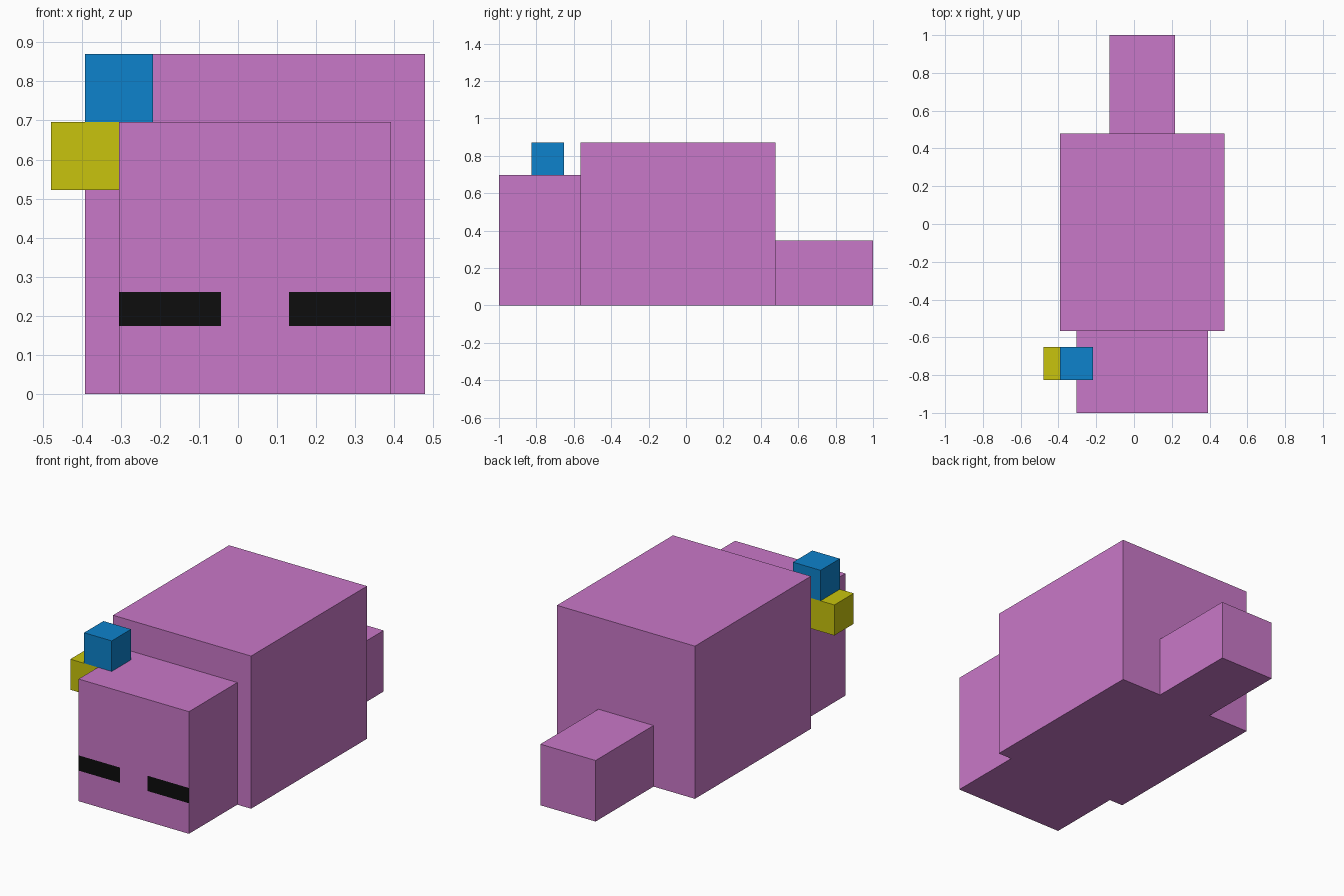
import bpy
import bmesh
from mathutils import Vector

if "Cube" in bpy.data.objects:
    bpy.data.objects.remove(bpy.data.objects["Cube"], do_unlink=True)

U = 2 / 23  # one block unit: the body is 23 units long


def material(name, rgb):
    mat = bpy.data.materials.new(name)
    mat.use_nodes = True
    colour = (*rgb, 1)
    mat.diffuse_color = colour
    mat.node_tree.nodes["Principled BSDF"].inputs["Base Color"].default_value = colour
    return mat


pink = material("orchid_pink", (0.584, 0.188, 0.578))
black = material("eye_black", (0.004, 0.004, 0.004))
blue = material("bright_blue", (0.004, 0.223, 0.604))
yellow = material("mustard_yellow", (0.578, 0.552, 0.004))


def box(name, low, size, mat):
    """Box given by its lowest corner and size, both in block units."""
    bm = bmesh.new()
    bmesh.ops.create_cube(bm, size=1)
    for v in bm.verts:
        v.co = Vector([(l + (c + 0.5) * s) * U for l, c, s in zip(low, v.co, size)])
    mesh = bpy.data.meshes.new(name)
    bm.to_mesh(mesh)
    bm.free()
    mesh.materials.append(mat)
    obj = bpy.data.objects.new(name, mesh)
    bpy.context.collection.objects.link(obj)
    return obj


# Main body parts, front to back
head = box("head", (-3.5, -11.5, 0), (8, 5, 8), pink)
box("body", (-4.5, -6.5, 0), (10, 12, 10), pink)
box("tail", (-1.5, 5.5, 0), (4, 6, 4), pink)

# Small cubes on the right of the head
box("top_cube", (-4.5, -9.5, 8), (2, 2, 2), blue)
box("side_cube", (-5.5, -9.5, 6), (2, 2, 2), yellow)

# Eyes: cut the front of the head and colour the outer strips
head.data.materials.append(black)
bm = bmesh.new()
bm.from_mesh(head.data)
cuts = [((0, 0, 2), (0, 0, 1)), ((0, 0, 3), (0, 0, 1)),
        ((-0.5, 0, 0), (1, 0, 0)), ((1.5, 0, 0), (1, 0, 0))]
for point, normal in cuts:
    bm.normal_update()
    front = [f for f in bm.faces if f.normal.y < -0.9]
    edges = {e for f in front for e in f.edges}
    verts = {v for f in front for v in f.verts}
    bmesh.ops.bisect_plane(bm, geom=front + list(edges) + list(verts),
                           plane_co=Vector(point) * U, plane_no=normal)
bm.normal_update()
for f in bm.faces:
    c = f.calc_center_median() / U
    if f.normal.y < -0.9 and 2 < c.z < 3 and not -0.5 < c.x < 1.5:
        f.material_index = 1
bm.to_mesh(head.data)
bm.free()
